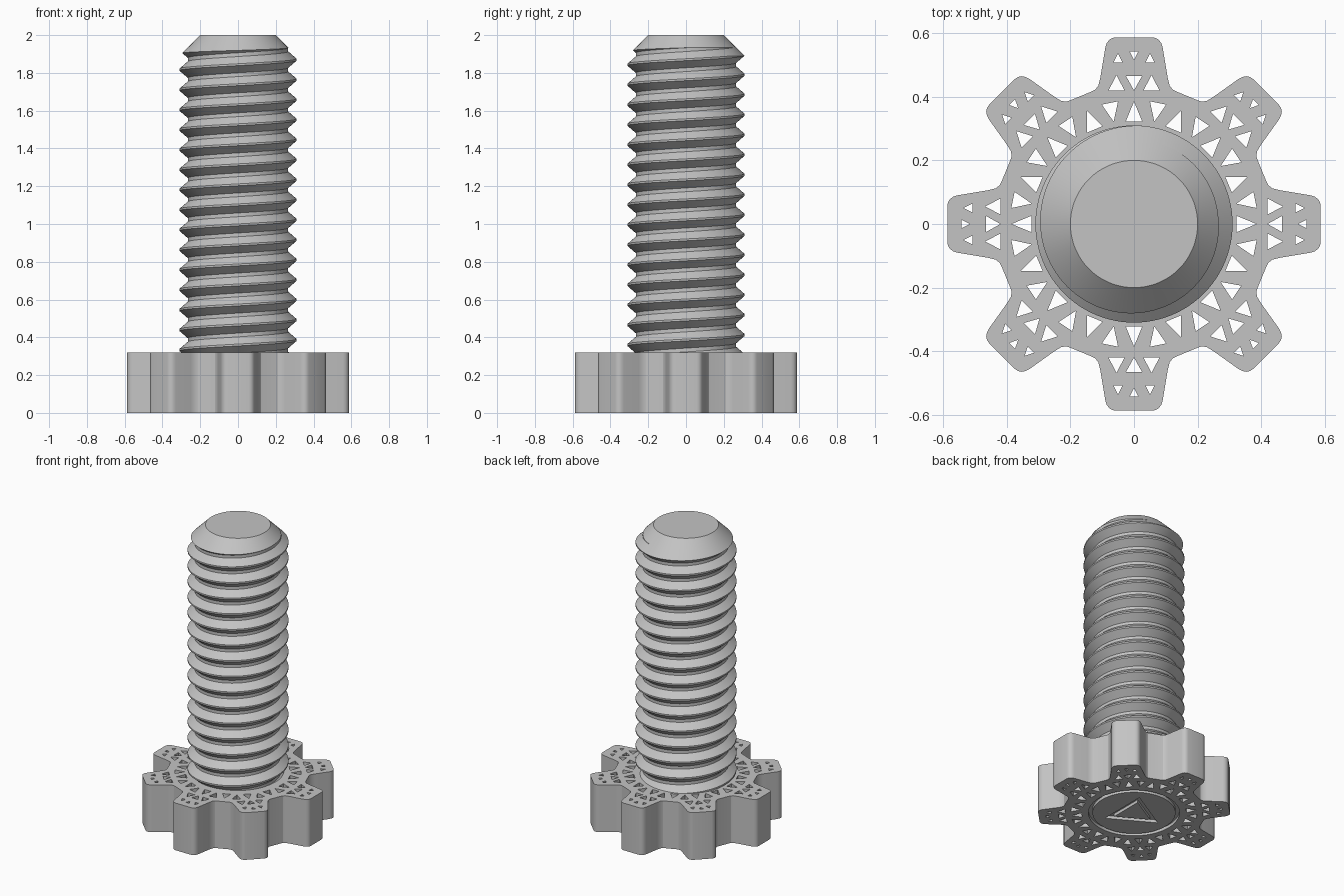
import bpy, bmesh
from math import sin, cos, pi, radians
from mathutils import Vector

if "Cube" in bpy.data.objects:
    bpy.data.objects.remove(bpy.data.objects["Cube"])

steel = bpy.data.materials.new("grey_steel")
steel.use_nodes = True
GREY = (0.55, 0.55, 0.55, 1)
steel.diffuse_color = GREY
steel.node_tree.nodes["Principled BSDF"].inputs["Base Color"].default_value = GREY


def add_mesh(name, bm):
    bmesh.ops.remove_doubles(bm, verts=bm.verts, dist=1e-5)
    bmesh.ops.recalc_face_normals(bm, faces=bm.faces)
    mesh = bpy.data.meshes.new(name)
    bm.to_mesh(mesh)
    bm.free()
    mesh.materials.append(steel)
    obj = bpy.data.objects.new(name, mesh)
    bpy.context.collection.objects.link(obj)
    return obj


def plate(name, loops, z0, z1):
    """Extrude nested outlines between two heights; inner loops become holes."""
    curve = bpy.data.curves.new(name, 'CURVE')
    curve.dimensions, curve.fill_mode = '2D', 'BOTH'
    curve.extrude = (z1 - z0) / 2
    for loop in loops:
        s = curve.splines.new('POLY')
        s.points.add(len(loop) - 1)
        for p, (x, y) in zip(s.points, loop):
            p.co = (x, y, 0, 1)
        s.use_cyclic_u = True
    temp = bpy.data.objects.new(name, curve)
    bpy.context.collection.objects.link(temp)
    mesh = temp.evaluated_get(bpy.context.evaluated_depsgraph_get()).to_mesh()
    bm = bmesh.new()
    bm.from_mesh(mesh)
    bpy.data.objects.remove(temp)
    bpy.data.curves.remove(curve)
    bmesh.ops.translate(bm, verts=bm.verts, vec=(0, 0, (z0 + z1) / 2))
    return add_mesh(name, bm)


def apply_boolean(obj, cutter, operation):
    mod = obj.modifiers.new("cut", 'BOOLEAN')
    mod.operation, mod.object, mod.solver = operation, cutter, 'EXACT'
    bpy.context.view_layer.objects.active = obj
    bpy.ops.object.modifier_apply(modifier=mod.name)
    bpy.data.objects.remove(cutter)


def turn(points, angle):
    """Place (radial, sideways) points around the axis."""
    c, s = cos(angle), sin(angle)
    return [(u * c - w * s, u * s + w * c) for u, w in points]


def ngon(radius, sides, start=0.0):
    return [(radius * cos(start + 2 * pi * i / sides),
             radius * sin(start + 2 * pi * i / sides)) for i in range(sides)]


def triangle(base, tip, half, side=0.0):
    return [(base, side - half), (base, side + half), (tip, side)]


# Toothed head outline with rounded tips and valleys
half_tooth = [(.415, .137), (.422, .122), (.435, .112), (.46, .106), (.555, .09),
              (.568, .086), (.579, .078), (.585, .068), (.587, .056)]
tooth = [(u, -w) for u, w in half_tooth] + half_tooth[::-1]
outline = []
for i in range(8):
    outline += turn(tooth, i * pi / 4)

# Triangular lattice holes: one ring, then two rows in every tooth
holes = []
for i in range(32):
    tri = triangle(.322, .385, .026) if i % 2 == 0 else triangle(.388, .328, .026)
    holes.append(turn(tri, i * pi / 16))
tooth_holes = [triangle(.465, .42, .025), triangle(.542, .515, .013)]
for side in (-1, 1):
    tooth_holes += [triangle(.42, .468, .025, side * .055),
                    triangle(.508, .536, .014, side * .05)]
for i in range(8):
    holes += [turn(tri, i * pi / 4) for tri in tooth_holes]
head = plate("toothed_head", [outline] + holes, 0, .32)

# Ring and triangle grooves in the underside
grooves = plate("groove_cutter",
                [ngon(.28, 96), ngon(.255, 96), ngon(.19, 3, pi), ngon(.13, 3, pi)],
                -.05, .02)
apply_boolean(head, grooves, 'DIFFERENCE')

# Threaded shank: helical grid, welded at the seam and closed by end fans
PITCH, SEGS, TURNS = .106, 96, 18
profile = [(.31, -.005), (.31, .005), (.266, .043), (.266, .063)]
start = 1.87 - 16 * PITCH
bm = bmesh.new()
grid = []
for j in range(SEGS + 1):
    a = 2 * pi * j / SEGS
    rise = start + PITCH * j / SEGS
    grid.append([bm.verts.new((r * cos(a), r * sin(a), rise + k * PITCH + dz))
                 for k in range(TURNS) for r, dz in profile])
for left, right in zip(grid, grid[1:]):
    for k in range(len(left) - 1):
        bm.faces.new((left[k], right[k], right[k + 1], left[k + 1]))
bmesh.ops.remove_doubles(bm, verts=bm.verts, dist=1e-5)
poles = [bm.verts.new((0, 0, z)) for z in (start, start + TURNS * PITCH)]
for e in [e for e in bm.edges if e.is_boundary]:
    low = e.verts[0].co.z < 1
    bm.faces.new((e.verts[0], e.verts[1], poles[0 if low else 1]))
shank = add_mesh("threaded_shank", bm)

# Trim the shank with a blank that has a chamfered end
bm = bmesh.new()
rings = [[bm.verts.new((x, y, z)) for x, y in ngon(r, SEGS, pi / SEGS)]
         for r, z in ((.4, .3), (.4, 1.8), (.2, 2))]
for low, high in zip(rings, rings[1:]):
    for i in range(SEGS):
        n = (i + 1) % SEGS
        bm.faces.new((low[i], low[n], high[n], high[i]))
bm.faces.new(rings[0][::-1])
bm.faces.new(rings[-1])
apply_boolean(shank, add_mesh("blank_cutter", bm), 'INTERSECT')

# Smooth shading with sharp edges kept
bpy.ops.object.select_all(action='DESELECT')
for obj in (head, shank):
    obj.select_set(True)
bpy.context.view_layer.objects.active = head
bpy.ops.object.shade_smooth_by_angle(angle=radians(25))
